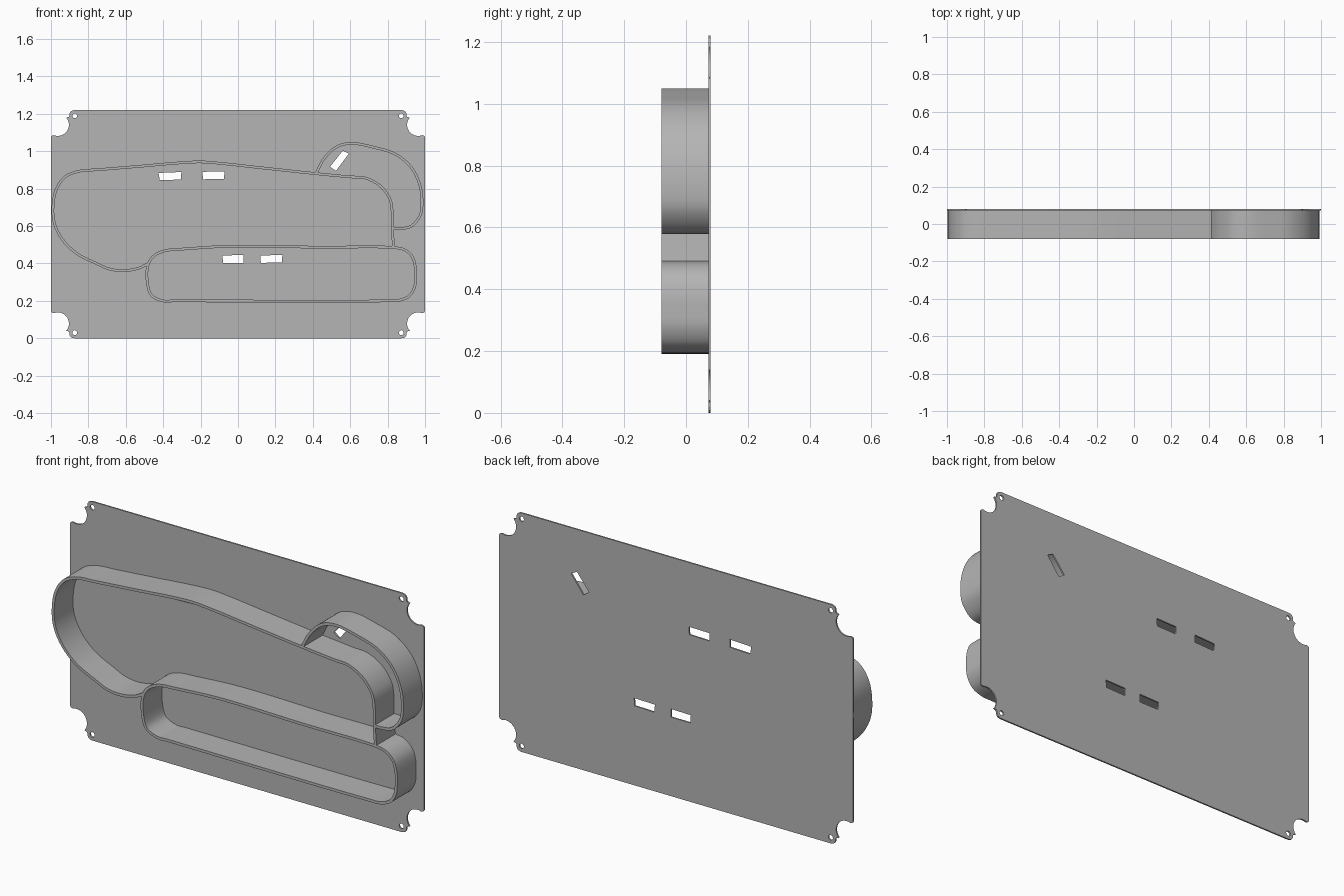
import bpy, bmesh, math
from mathutils import Vector

cube = bpy.data.objects.get("Cube")
if cube:
    bpy.data.objects.remove(cube, do_unlink=True)

WIDTH, HEIGHT = 2.0, 1.22
FRONT, PLATE_FRONT, BACK = -0.08, 0.072, 0.08
WALL = 0.014

grey = bpy.data.materials.new("plain grey")
grey.use_nodes = True
grey.diffuse_color = (0.46, 0.46, 0.46, 1)
grey.node_tree.nodes["Principled BSDF"].inputs["Base Color"].default_value = grey.diffuse_color


def flat_part(name, loops, y0, y1):
    """Fill closed outlines in the x-z plane (inner loops are holes), from y0 to y1."""
    curve = bpy.data.curves.new(name, "CURVE")
    curve.dimensions, curve.fill_mode = "2D", "BOTH"
    curve.extrude = (y1 - y0) / 2
    for loop in loops:
        spline = curve.splines.new("POLY")
        spline.points.add(len(loop) - 1)
        for point, (x, z) in zip(spline.points, loop):
            point.co = (x, z, 0, 1)
        spline.use_cyclic_u = True
    obj = bpy.data.objects.new(name, curve)
    bpy.context.collection.objects.link(obj)
    obj.location.y = (y0 + y1) / 2
    obj.rotation_euler.x = math.pi / 2
    bpy.ops.object.select_all(action="DESELECT")
    obj.select_set(True)
    bpy.context.view_layer.objects.active = obj
    bpy.ops.object.convert(target="MESH")
    obj = bpy.context.object
    bm = bmesh.new()
    bm.from_mesh(obj.data)
    bmesh.ops.remove_doubles(bm, verts=bm.verts, dist=1e-5)
    bmesh.ops.recalc_face_normals(bm, faces=bm.faces)
    bm.to_mesh(obj.data)
    bm.free()
    obj.data.materials.clear()
    obj.data.materials.append(grey)
    bpy.ops.object.shade_smooth_by_angle(angle=math.radians(30))
    return obj


def smooth_path(points, closed, steps=6):
    """Centripetal spline through the points."""
    pts = [Vector(p) for p in points]
    n = len(pts)
    if closed:
        ring = [pts[-1]] + pts + pts[:2]
    else:
        ring = [2 * pts[0] - pts[1]] + pts + [2 * pts[-1] - pts[-2]]
    path = []
    for i in range(n if closed else n - 1):
        a, b, c, d = ring[i:i + 4]
        ta = 0
        tb = ta + (b - a).length ** 0.5
        tc = tb + (c - b).length ** 0.5
        td = tc + (d - c).length ** 0.5
        for k in range(steps):
            t = tb + (tc - tb) * k / steps
            p = a.lerp(b, (t - ta) / (tb - ta))
            q = b.lerp(c, (t - tb) / (tc - tb))
            r = c.lerp(d, (t - tc) / (td - tc))
            path.append(p.lerp(q, (t - ta) / (tc - ta)).lerp(
                q.lerp(r, (t - tb) / (td - tb)), (t - tb) / (tc - tb)))
    return path if closed else path + [pts[-1]]


def wall(name, points, closed=False):
    """Thin upright wall that follows a path on the plate."""
    path = smooth_path(points, closed)
    n = len(path)
    sides = [[], []]
    for i, p in enumerate(path):
        after = path[(i + 1) % n] if closed else path[min(i + 1, n - 1)]
        before = path[i - 1] if closed else path[max(i - 1, 0)]
        along = (after - before).normalized()
        normal = Vector((-along.y, along.x)) * WALL / 2
        sides[0].append(p + normal)
        sides[1].append(p - normal)
    loops = sides if closed else [sides[0] + sides[1][::-1]]
    return flat_part(name, loops, FRONT, PLATE_FRONT)


def circle(x, z, r, n=16):
    return [(x + r * math.cos(2 * math.pi * i / n), z + r * math.sin(2 * math.pi * i / n))
            for i in range(n)]


# Backing plate: one notched corner, repeated by mirroring
corner = [(0, .145), (.004, .138), (.015, .134)]
for i in range(15):
    a = math.radians(110 - i * 151 / 14)
    corner.append((.037 + .059 * math.cos(a), .079 + .059 * math.sin(a)))
corner += [(.096, .036), (.099, .028), (.098, .02), (.105, .007), (.115, .002), (.126, 0)]

outline = []
for sx, sz in ((-1, 1), (1, 1), (1, -1), (-1, -1)):
    part = [(sx * (WIDTH / 2 - u), HEIGHT / 2 + sz * (HEIGHT / 2 - v)) for u, v in corner]
    outline += part if sx * sz < 0 else part[::-1]

# Screw holes and slots through the plate
holes = [circle(sx * .873, HEIGHT / 2 + sz * .58, .013) for sx in (-1, 1) for sz in (-1, 1)]
slots = [
    [(-.425, .884), (-.303, .889), (-.305, .849), (-.418, .845)],
    [(-.19, .89), (-.072, .892), (-.075, .852), (-.187, .85)],
    [(-.083, .443), (.03, .445), (.03, .403), (-.08, .403)],
    [(.12, .443), (.237, .445), (.235, .406), (.122, .403)],
    [(.56, 1.003), (.593, .987), (.524, .895), (.492, .917)],
]
flat_part("backing_plate", [outline] + holes + slots, PLATE_FRONT, BACK)

# Large upper compartment
wall("upper_compartment_wall", [
    (-.48, .40), (-.53, .375), (-.615, .361), (-.69, .371), (-.75, .397), (-.86, .452),
    (-.94, .53), (-.983, .62), (-.988, .72), (-.97, .80), (-.925, .862), (-.855, .892),
    (-.74, .902), (-.52, .92), (-.31, .938), (-.2, .943), (-.1, .936), (.12, .912),
    (.42, .88), (.6, .863), (.68, .857), (.76, .815), (.812, .745), (.824, .68),
    (.825, .59), (.832, .487)])

# Long lower compartment
wall("lower_compartment_wall", [
    (-.482, .39), (-.482, .28), (-.46, .227), (-.4, .2), (-.34, .2), (.8, .2), (.86, .203),
    (.915, .226), (.944, .275), (.949, .33), (.947, .385), (.93, .438), (.89, .473),
    (.832, .485), (.43, .487), (-.04, .492), (-.28, .478), (-.39, .468), (-.45, .44)],
    closed=True)

# Small side compartment
wall("side_compartment_wall", [
    (.418, .882), (.46, .96), (.53, 1.025), (.61, 1.042), (.73, 1.02), (.84, .985),
    (.925, .915), (.972, .82), (.984, .72), (.973, .655), (.925, .599), (.87, .587),
    (.826, .587)])
